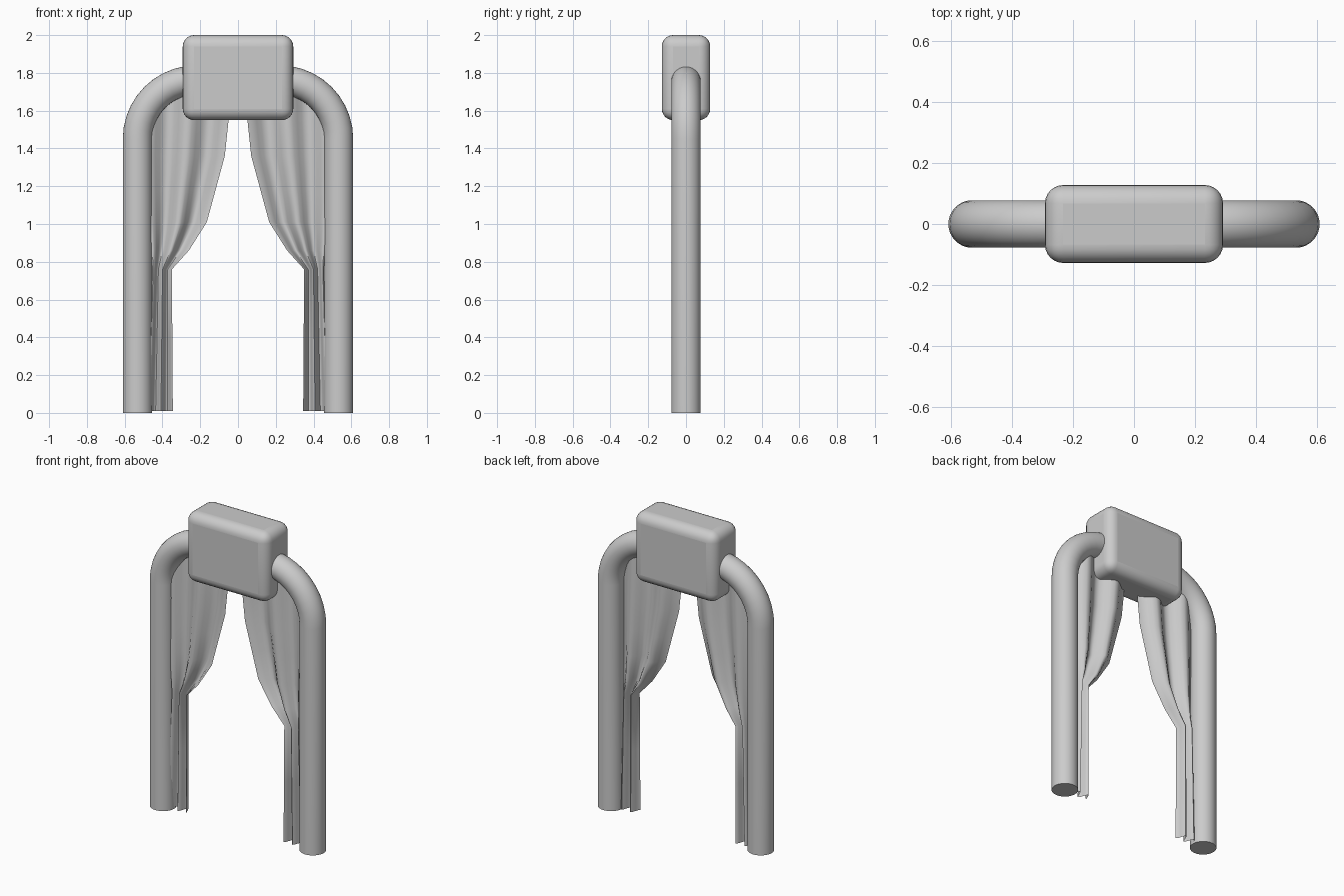
import bpy, bmesh, math

if "Cube" in bpy.data.objects:
    bpy.data.objects.remove(bpy.data.objects["Cube"])

LEG_X, TOP_Z, TUBE_R, BEND_Z, BEND_R = 0.532, 1.762, 0.078, 1.45, 0.312


def smooth(obj, angle=40):
    bpy.ops.object.select_all(action='DESELECT')
    obj.select_set(True)
    bpy.context.view_layer.objects.active = obj
    bpy.ops.object.shade_smooth_by_angle(angle=math.radians(angle))


def mesh_object(name, bm):
    mesh = bpy.data.meshes.new(name)
    bm.to_mesh(mesh)
    bm.free()
    obj = bpy.data.objects.new(name, mesh)
    bpy.context.collection.objects.link(obj)
    return obj


def lerp_table(table, z):
    for (z0, v0), (z1, v1) in zip(table, table[1:]):
        if z <= z1:
            return v0 + (v1 - v0) * (z - z0) / (z1 - z0)
    return table[-1][1]


# Arched tube frame: two legs joined by rounded corners
arc = [(LEG_X - BEND_R + BEND_R * math.cos(i * math.pi / 20),
        BEND_Z + BEND_R * math.sin(i * math.pi / 20)) for i in range(11)]
half = [(LEG_X, 0)] + arc
path = half + [(-x, z) for x, z in reversed(half)]
bm = bmesh.new()
rings = []
SIDES = 32
for i, (x, z) in enumerate(path):
    ax, az = path[max(i - 1, 0)]
    bx, bz = path[min(i + 1, len(path) - 1)]
    length = math.hypot(bx - ax, bz - az)
    nx, nz = (bz - az) / length, -(bx - ax) / length
    if i in (0, len(path) - 1):
        nx, nz = (1 if i == 0 else -1), 0
    rings.append([bm.verts.new((x + nx * TUBE_R * math.cos(a), TUBE_R * math.sin(a),
                                z + nz * TUBE_R * math.cos(a)))
                  for a in (k * math.tau / SIDES for k in range(SIDES))])
for a, b in zip(rings, rings[1:]):
    for k in range(SIDES):
        m = (k + 1) % SIDES
        bm.faces.new((a[k], a[m], b[m], b[k]))
bm.faces.new(rings[0])
bm.faces.new(rings[-1])
bmesh.ops.recalc_face_normals(bm, faces=bm.faces)
smooth(mesh_object("arch_frame", bm))

# Rounded box at the top of the arch
bpy.ops.mesh.primitive_cube_add(size=1, location=(0, 0, 1.775))
box = bpy.context.object
box.name = "header_box"
box.scale = (0.585, 0.256, 0.45)
bpy.ops.object.transform_apply(location=False, scale=True)
bevel = box.modifiers.new("rounding", 'BEVEL')
bevel.width, bevel.segments = 0.06, 6
smooth(box)

# Gathered curtains: pleated sheets tied back against each leg
INNER = [(0.01, 0.345), (0.76, 0.35), (0.86, 0.26), (1.01, 0.165),
         (1.36, 0.07), (1.55, 0.05), (1.76, 0.04)]
OUTER = [(0.01, 0.485), (0.76, 0.46), (0.86, 0.475), (1.01, 0.50),
         (1.36, 0.53), (1.76, 0.53)]
LEVELS = [0.01, 0.4, 0.76, 0.86, 1.01, 1.18, 1.36, 1.55, 1.66, 1.76]
COLS = 20


def curtain(name, side):
    bm = bmesh.new()
    rows = []
    for z in LEVELS:
        x0, x1 = lerp_table(INNER, z), lerp_table(OUTER, z)
        row = []
        for k in range(COLS + 1):
            u = k / COLS
            x = x0 + (x1 - x0) * u
            # keep the top edge inside the curved tube
            over = max(0, x - (LEG_X - BEND_R))
            limit = BEND_Z + math.sqrt(max(0, BEND_R ** 2 - over ** 2))
            y = -0.03 * math.cos(u * math.tau * 2.25)
            row.append(bm.verts.new((side * x, y, min(z, limit))))
        rows.append(row)
    for a, b in zip(rows, rows[1:]):
        for k in range(COLS):
            bm.faces.new((a[k], a[k + 1], b[k + 1], b[k])[::side])
    bmesh.ops.remove_doubles(bm, verts=bm.verts, dist=0.0005)
    smooth(mesh_object(name, bm), 60)


curtain("right_curtain", 1)
curtain("left_curtain", -1)
